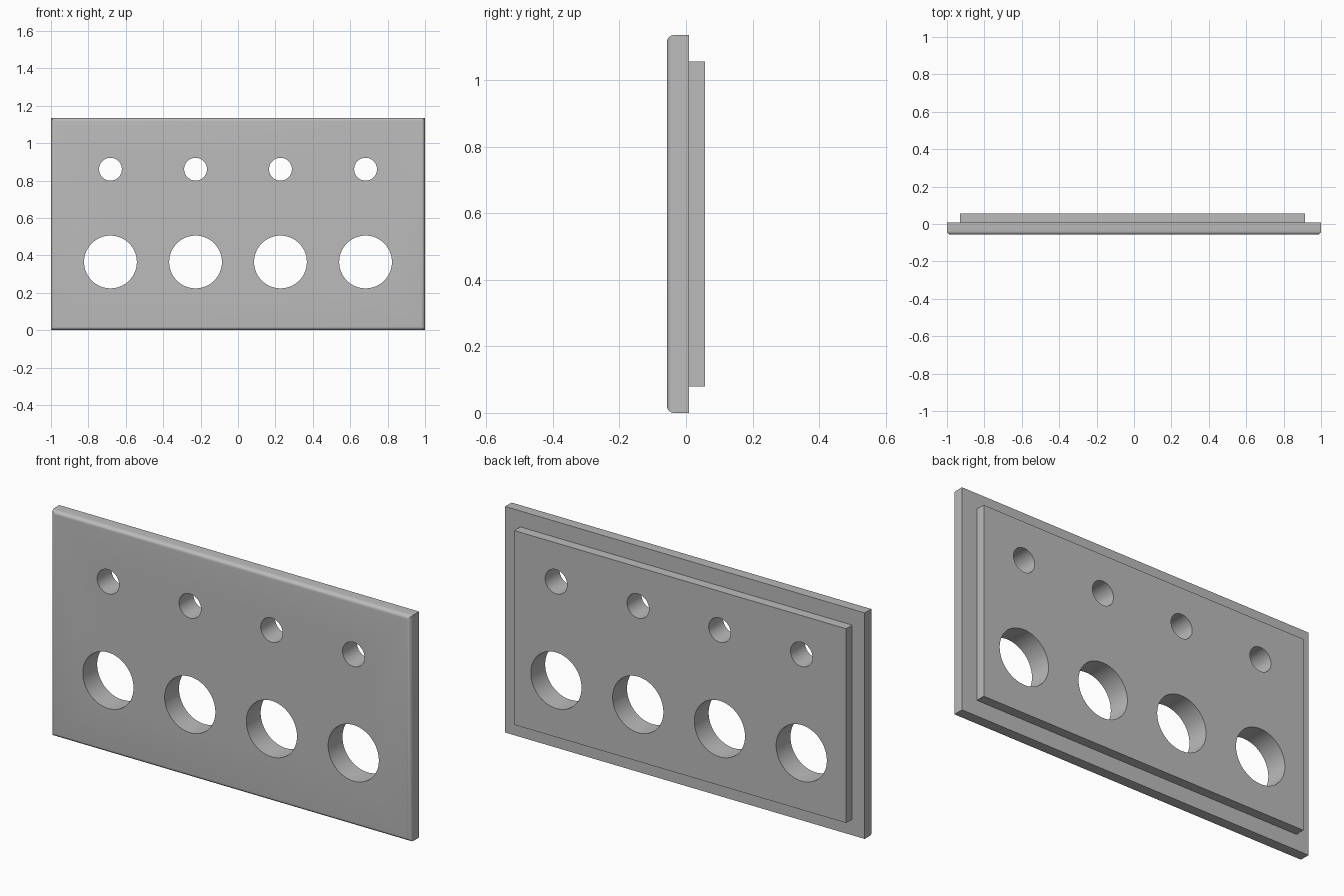
import bpy
import bmesh
from mathutils import Matrix, Vector
from math import radians

cube = bpy.data.objects.get("Cube")
if cube:
    bpy.data.objects.remove(cube, do_unlink=True)

# Material
GREY = (0.5, 0.5, 0.5, 1)
grey = bpy.data.materials.new("plain grey")
grey.use_nodes = True
grey.diffuse_color = GREY
grey.node_tree.nodes["Principled BSDF"].inputs["Base Color"].default_value = GREY

# Main dimensions
FRONT, STEP, BACK = -0.057, 0.009, 0.057
HEIGHT = 1.136
HOLE_X = (-0.682, -0.227, 0.227, 0.682)
HOLE_ROWS = ((0.365, 0.141), (0.861, 0.061))  # height, radius


def finish(name, bm):
    mesh = bpy.data.meshes.new(name)
    bm.to_mesh(mesh)
    bm.free()
    mesh.materials.append(grey)
    obj = bpy.data.objects.new(name, mesh)
    bpy.context.collection.objects.link(obj)
    return obj


def box(name, low, high, round_front=0):
    low, high = Vector(low), Vector(high)
    bm = bmesh.new()
    place = Matrix.Translation((low + high) / 2) @ Matrix.Diagonal((*(high - low), 1))
    bmesh.ops.create_cube(bm, size=1, matrix=place)
    if round_front:
        edges = [e for e in bm.edges if all(v.co.y < low.y + 0.001 for v in e.verts)]
        bmesh.ops.bevel(bm, geom=edges, offset=round_front, segments=6,
                        profile=0.5, affect='EDGES')
    return finish(name, bm)


# Hole cutters, joined in one helper
bm = bmesh.new()
for z, radius in HOLE_ROWS:
    for x in HOLE_X:
        place = Matrix.Translation((x, 0, z)) @ Matrix.Rotation(radians(90), 4, 'X')
        bmesh.ops.create_cone(bm, cap_ends=True, segments=64, radius1=radius,
                              radius2=radius, depth=0.4, matrix=place)
cutter = finish("hole_cutter", bm)
cutter.hide_render = True

# Face plate with rounded front edges, and the raised panel behind it
plate = box("face_plate", (-1, FRONT, 0), (1, STEP, HEIGHT), round_front=0.02)
panel = box("back_panel", (-0.93, STEP, 0.08), (0.915, BACK, 1.056))

# Join the panel to the plate, then drill the holes through both
for helper, operation in ((panel, 'UNION'), (cutter, 'DIFFERENCE')):
    mod = plate.modifiers.new(operation.title(), 'BOOLEAN')
    mod.operation = operation
    mod.solver = 'EXACT'
    mod.object = helper
bpy.ops.object.select_all(action='DESELECT')
plate.select_set(True)
bpy.context.view_layer.objects.active = plate
for mod in list(plate.modifiers):
    bpy.ops.object.modifier_apply(modifier=mod.name)
for helper in (panel, cutter):
    bpy.data.objects.remove(helper, do_unlink=True)

bpy.ops.object.shade_smooth_by_angle(angle=radians(30))
